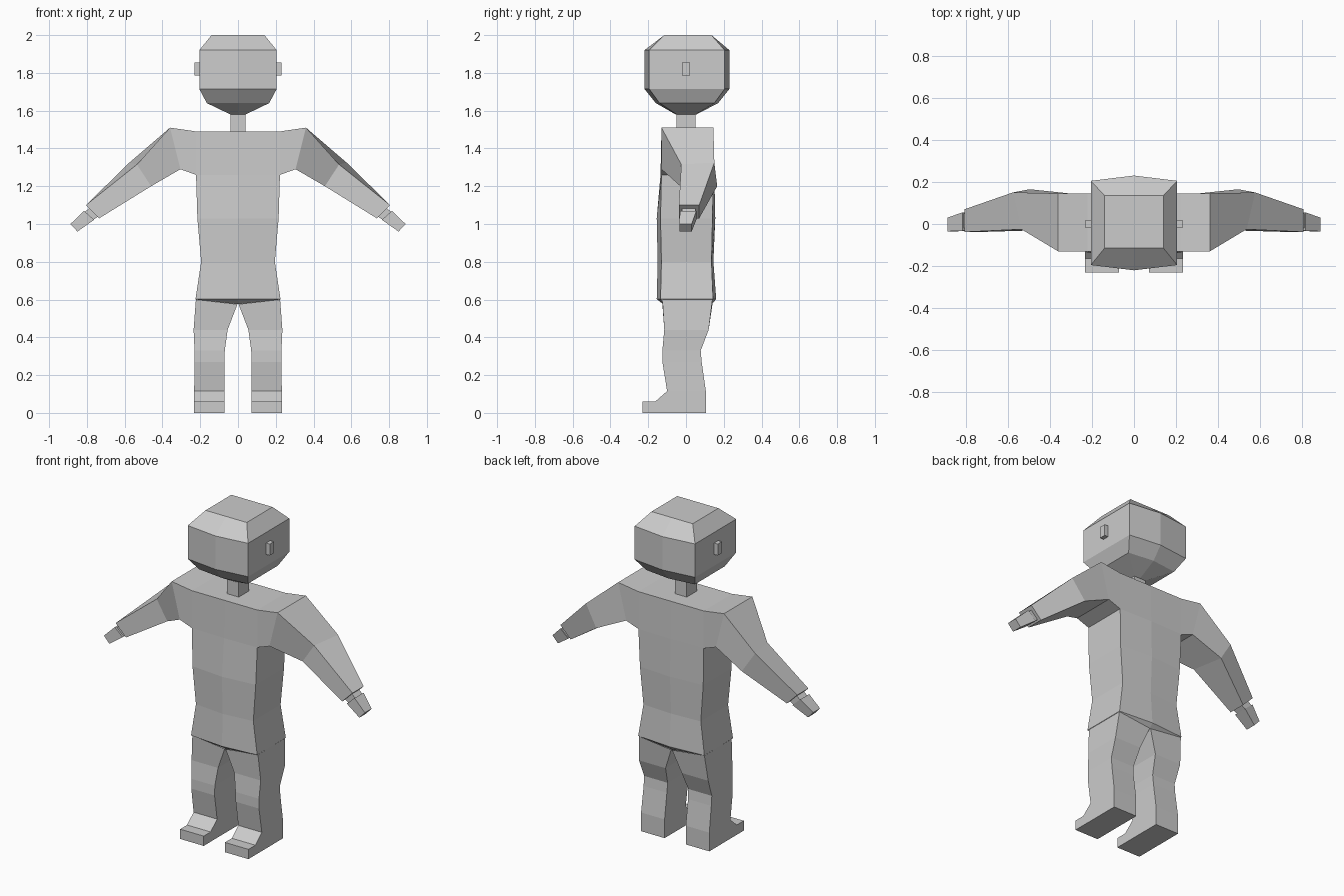
import bpy, bmesh

if "Cube" in bpy.data.objects:
    bpy.data.objects.remove(bpy.data.objects["Cube"])

grey = bpy.data.materials.new("light_grey")
grey.diffuse_color = (0.6, 0.6, 0.6, 1)
grey.use_nodes = True
grey.node_tree.nodes["Principled BSDF"].inputs["Base Color"].default_value = grey.diffuse_color


def loft(name, rings, cap_start=True, cap_end=True, skip=lambda c: False, mirror=False):
    """Skin a list of matching vertex rings, leaving out faces whose centre meets skip."""
    bm = bmesh.new()
    rows = [[bm.verts.new(p) for p in ring] for ring in rings]
    n = len(rows[0])
    for a, b in zip(rows, rows[1:]):
        for i in range(n):
            j = (i + 1) % n
            bm.faces.new((a[i], a[j], b[j], b[i]))
    if cap_start:
        bm.faces.new(rows[0][::-1])
    if cap_end:
        bm.faces.new(rows[-1])
    bmesh.ops.recalc_face_normals(bm, faces=bm.faces)
    gone = [f for f in bm.faces if skip(f.calc_center_median())]
    bmesh.ops.delete(bm, geom=gone, context='FACES')
    mesh = bpy.data.meshes.new(name)
    bm.to_mesh(mesh)
    bm.free()
    mesh.materials.append(grey)
    ob = bpy.data.objects.new(name, mesh)
    bpy.context.collection.objects.link(ob)
    if mirror:
        ob.modifiers.new("mirror", 'MIRROR').use_mirror_merge = False
    return ob


def hexring(z, w, front, front_mid, back, back_mid, z_mid=None):
    """Body ring with a bulging centre line at front and back."""
    m = z if z_mid is None else z_mid
    return [(-w, front, z), (0, front_mid, m), (w, front, z),
            (w, back, z), (0, back_mid, m), (-w, back, z)]


def rect(x0, x1, y0, y1, z0, z1=None):
    """Four-sided ring; z0 on the inner side and z1 on the outer side."""
    z1 = z0 if z1 is None else z1
    return [(x0, y0, z0), (x1, y0, z1), (x1, y1, z1), (x0, y1, z0)]


def limb(top, bottom, y0, y1):
    """Arm ring from its top and bottom points in the front plane."""
    return [(top[0], y0, top[1]), (bottom[0], y0, bottom[1]),
            (bottom[0], y1, bottom[1]), (top[0], y1, top[1])]


# Head, neck and ears
loft("head", [hexring(1.58, .04, -.05, -.055, .05, .055),
              hexring(1.64, .165, -.14, -.16, .15, .17),
              hexring(1.715, .205, -.195, -.22, .205, .23),
              hexring(1.92, .205, -.195, -.22, .205, .23),
              hexring(2.0, .14, -.115, -.115, .135, .135)])
loft("neck", [rect(-.04, .04, -.05, .05, 1.48), rect(-.04, .04, -.05, .05, 1.59)],
     False, False)
loft("ear", [rect(.2, .23, -.02, .02, 1.785), rect(.2, .23, -.02, .02, 1.855)], mirror=True)

# Torso, open at the shoulders and hips
loft("torso", [hexring(.6, .222, -.13, -.12, .14, .135, .575),
               hexring(.602, .225, -.135, -.155, .143, .16),
               hexring(.8, .195, -.13, -.15, .135, .145),
               hexring(1.03, .215, -.135, -.155, .14, .155),
               hexring(1.26, .222, -.13, -.135, .145, .15),
               hexring(1.49, .222, -.13, -.13, .145, .145)],
     cap_start=False, skip=lambda c: abs(c.x) > .2 and c.z > 1.3, mirror=False)

# Arms: shoulder, upper arm, elbow, forearm
elbow = [(.535, -.025, 1.315), (.46, -.03, 1.2), (.495, .165, 1.2), (.575, .15, 1.325)]
loft("arm", [limb((.222, 1.49), (.222, 1.26), -.13, .145),
             limb((.36, 1.51), (.305, 1.29), -.13, .145),
             elbow,
             limb((.805, 1.1), (.735, 1.03), -.038, .07)],
     cap_start=False, mirror=True)
loft("wrist", [limb((.78, 1.09), (.74, 1.04), -.02, .05),
               limb((.81, 1.065), (.77, 1.02), -.02, .05)], mirror=True)
loft("hand", [limb((.815, 1.07), (.762, 1.022), -.032, .055),
              limb((.887, 1.0), (.85, .96), -.035, .03)], mirror=True)

# Legs with feet in one piece
loft("leg", [rect(.072, .232, -.23, .105, 0),
             rect(.072, .232, -.23, .105, .06),
             rect(.072, .232, -.163, .105, .06),
             rect(.072, .232, -.1, .105, .115),
             rect(.072, .23, -.125, .083, .27),
             rect(.07, .23, -.125, .078, .33),
             rect(.055, .235, -.115, .12, .44),
             rect(0.003, .223, -.125, .14, .575, .6)],
     cap_end=False, mirror=True)
